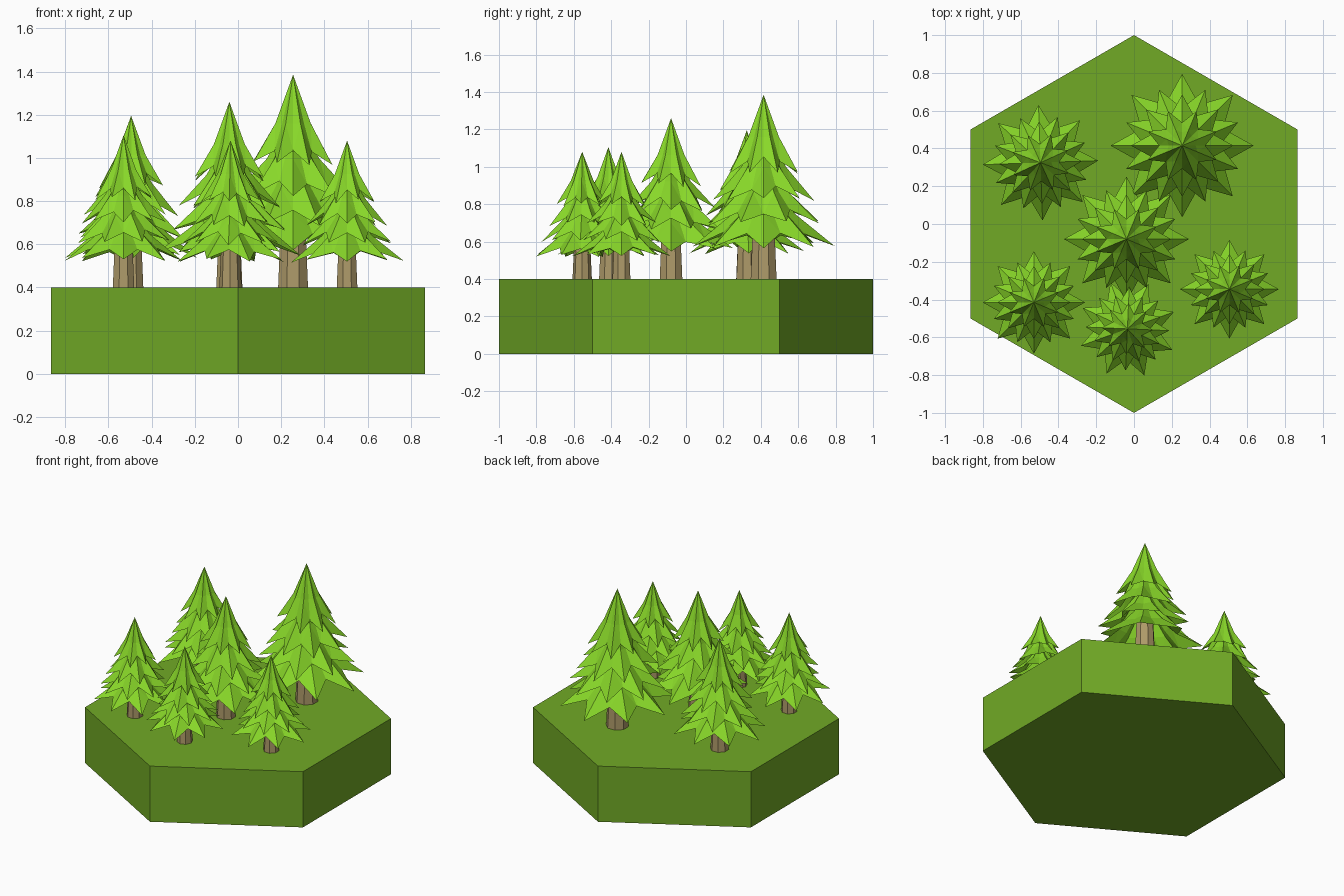
import bpy, bmesh, random
from math import sin, cos, pi, radians

cube = bpy.data.objects.get("Cube")
if cube:
    bpy.data.objects.remove(cube, do_unlink=True)

random.seed(4)


def make_material(name, rgb):
    mat = bpy.data.materials.new(name)
    mat.use_nodes = True
    colour = (*rgb, 1)
    mat.diffuse_color = colour
    mat.node_tree.nodes["Principled BSDF"].inputs["Base Color"].default_value = colour
    return mat


grass = make_material("grass_green", (0.165, 0.40, 0.019))
leaf = make_material("leaf_green", (0.25, 0.69, 0.022))
bark = make_material("bark_brown", (0.42, 0.32, 0.14))


def add_object(name, bm, mat, location=(0, 0, 0), scale=1):
    mesh = bpy.data.meshes.new(name)
    bm.to_mesh(mesh)
    bm.free()
    mesh.materials.append(mat)
    obj = bpy.data.objects.new(name, mesh)
    obj.location = location
    obj.scale = (scale,) * 3
    bpy.context.collection.objects.link(obj)
    return obj


def ring(bm, count, start, radius, height):
    """Ring of vertices; radius and height are functions of the index."""
    return [bm.verts.new((radius(i) * cos(start + 2 * pi * i / count),
                          radius(i) * sin(start + 2 * pi * i / count),
                          height(i))) for i in range(count)]


def bridge(bm, upper, lower):
    n = len(upper)
    for i in range(n):
        j = (i + 1) % n
        bm.faces.new((upper[i], lower[i], lower[j], upper[j]))


# Hexagonal ground block
GROUND = 0.4
bm = bmesh.new()
top = ring(bm, 6, pi / 2, lambda i: 1, lambda i: GROUND)
bottom = ring(bm, 6, pi / 2, lambda i: 1, lambda i: 0)
bridge(bm, top, bottom)
bm.faces.new(top)
bm.faces.new(bottom[::-1])
add_object("ground_block", bm, grass)


# Trunk of a tree of height 1
def trunk_mesh(turn):
    bm = bmesh.new()
    low = ring(bm, 8, turn, lambda i: 0.076, lambda i: 0)
    high = ring(bm, 8, turn, lambda i: 0.05, lambda i: 0.58)
    bridge(bm, high, low)
    bm.faces.new(high)
    return bm


# Tiers of a tree of height 1: apex height, tip height, tip radius, half-step turn
TIERS = [(1.0, 0.585, 0.20, 1), (0.82, 0.43, 0.275, 0),
         (0.68, 0.30, 0.325, 1), (0.56, 0.18, 0.385, 0)]
POINTS = 8


def foliage_mesh(turn):
    """Hollow pleated skirts whose hems form eight-pointed stars."""
    bm = bmesh.new()
    for apex_z, tip_z, radius, half in TIERS:
        start = turn + half * pi / POINTS
        drop = [random.uniform(-0.015, 0.015) for _ in range(2 * POINTS)]
        mid_z = apex_z + (tip_z - apex_z) * 0.55
        apex = bm.verts.new((0, 0, apex_z))
        # Even vertices are ridges, odd ones are valleys
        mid = ring(bm, 2 * POINTS, start,
                   lambda i: radius * (0.36 if i % 2 else 0.45),
                   lambda i: mid_z)
        hem = ring(bm, 2 * POINTS, start,
                   lambda i: radius * (0.62 if i % 2 else 1),
                   lambda i: tip_z + drop[i] + (0.065 if i % 2 else 0))
        for i in range(2 * POINTS):
            bm.faces.new((apex, mid[i], mid[(i + 1) % (2 * POINTS)]))
        bridge(bm, mid, hem)
    bmesh.ops.triangulate(bm, faces=[f for f in bm.faces if len(f.verts) > 3])
    return bm


# Trees: x, y, height, turn in degrees
TREES = {
    "back_left": (0.255, 0.415, 0.985, 0),
    "back_right": (-0.495, 0.325, 0.795, 2),
    "centre": (-0.04, -0.08, 0.86, 0),
    "front_right": (-0.53, -0.415, 0.705, 0),
    "front": (-0.035, -0.555, 0.68, 20),
    "front_left": (0.505, -0.345, 0.68, 0),
}
for place, (x, y, height, degrees) in TREES.items():
    turn = radians(degrees)
    add_object(f"{place}_tree_trunk", trunk_mesh(turn + pi / 8), bark, (x, y, GROUND), height)
    add_object(f"{place}_tree_foliage", foliage_mesh(turn), leaf, (x, y, GROUND), height)
